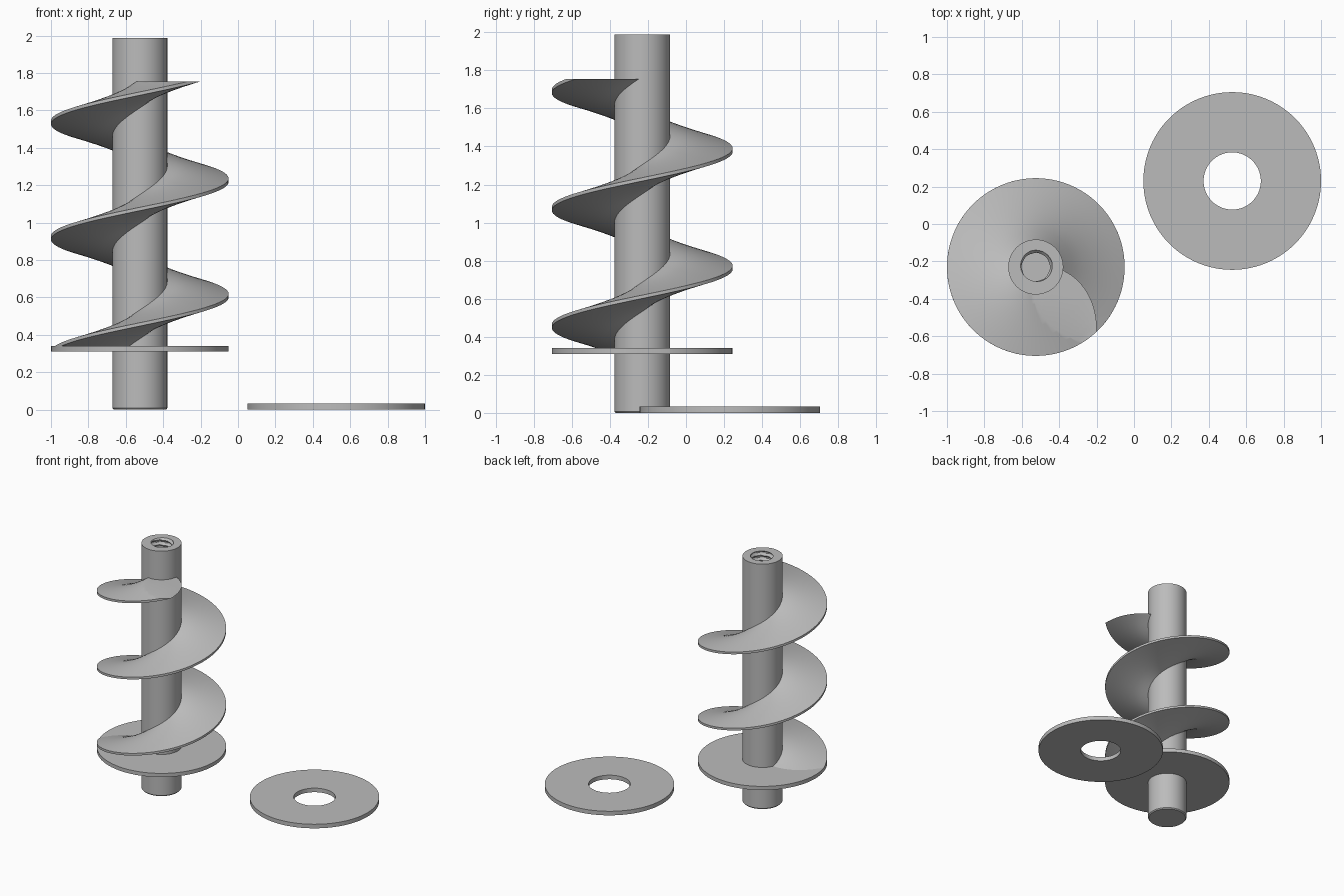
import bpy, bmesh, math

AXIS = (-0.525, -0.23, 0)
RIM, SHAFT_R, HEIGHT = 0.475, 0.147, 1.987
PITCH = 0.617

cube = bpy.data.objects.get("Cube")
if cube:
    bpy.data.objects.remove(cube)

grey = bpy.data.materials.new("plain grey")
grey.use_nodes = True
grey.diffuse_color = (0.5, 0.5, 0.5, 1)
grey.node_tree.nodes["Principled BSDF"].inputs["Base Color"].default_value = (0.5, 0.5, 0.5, 1)


def finish(name, bm, location):
    bmesh.ops.recalc_face_normals(bm, faces=bm.faces)
    mesh = bpy.data.meshes.new(name)
    bm.to_mesh(mesh)
    bm.free()
    mesh.materials.append(grey)
    obj = bpy.data.objects.new(name, mesh)
    bpy.context.collection.objects.link(obj)
    obj.location = location
    bpy.ops.object.select_all(action='DESELECT')
    obj.select_set(True)
    bpy.context.view_layer.objects.active = obj
    bpy.ops.object.shade_smooth_by_angle(angle=math.radians(35))
    return obj


def lathe(name, rows, location, ring=False, seg=96):
    """Turn rows of (radius or radius function, z); cap the ends or join them as a ring."""
    bm = bmesh.new()
    loops = []
    for r, z in rows:
        loop = []
        for j in range(seg):
            a = math.tau * j / seg
            rad = r(a, z) if callable(r) else r
            loop.append(bm.verts.new((rad * math.cos(a), rad * math.sin(a), z)))
        loops.append(loop)
    pairs = list(zip(loops, loops[1:]))
    if ring:
        pairs.append((loops[-1], loops[0]))
    else:
        bm.faces.new(loops[0])
        bm.faces.new(loops[-1])
    for low, high in pairs:
        for j in range(seg):
            k = (j + 1) % seg
            bm.faces.new((low[j], low[k], high[k], high[j]))
    return finish(name, bm, location)


def washer(name, inner, outer, z0, z1, location):
    return lathe(name, [(inner, z0), (outer, z0), (outer, z1), (inner, z1)], location, ring=True)


# Shaft with a threaded blind hole in its top
def thread(a, z):
    phase = (z / 0.04 - a / math.tau) % 1
    return 0.074 + 0.016 * min(1, 1.3 * (1 - abs(2 * phase - 1)))


steps, depth = 80, 0.4
shaft_rows = [(SHAFT_R - 0.007, 0), (SHAFT_R, 0.008), (SHAFT_R, HEIGHT)]
shaft_rows += [(thread, HEIGHT - depth * i / steps) for i in range(steps + 1)]
lathe("shaft", shaft_rows, AXIS)

# Base flange on the shaft, and the loose washer beside it
washer("base_flange", SHAFT_R - 0.01, RIM, 0.31, 0.34, AXIS)
washer("loose_washer", 0.153, RIM, 0, 0.033, (0.525, 0.23, 0))

# Spiral blade: section tapering to a thin rim, trimmed flat at both ends
bm = bmesh.new()
root, half_root, half_rim = SHAFT_R - 0.005, 0.078, 0.009
section = []
for side in (-1, 1):
    rs = [root + (RIM - root) * i / 6 for i in range(7)]
    half = [(r, side * (half_root + (half_rim - half_root) * i / 6)) for i, r in enumerate(rs)]
    section += half if side < 0 else half[::-1]
previous = None
for step in range(-70, 201):
    a = math.radians(step * 4)
    mid = 0.61 + PITCH * a / math.tau
    loop = [bm.verts.new((r * math.cos(a), r * math.sin(a), mid + dz)) for r, dz in section]
    if previous:
        for i in range(len(section)):
            k = (i + 1) % len(section)
            bm.faces.new((previous[i], previous[k], loop[k], loop[i]))
    previous = loop
for z, up in ((0.325, -1), (1.755, 1)):
    cut = bmesh.ops.bisect_plane(bm, geom=bm.verts[:] + bm.edges[:] + bm.faces[:], dist=1e-6,
                                 plane_co=(0, 0, z), plane_no=(0, 0, up), clear_outer=True)
    edges = [e for e in cut["geom_cut"] if isinstance(e, bmesh.types.BMEdge)]
    cap = bmesh.ops.holes_fill(bm, edges=edges, sides=0)
    bmesh.ops.triangulate(bm, faces=cap["faces"])
finish("spiral_blade", bm, AXIS)
